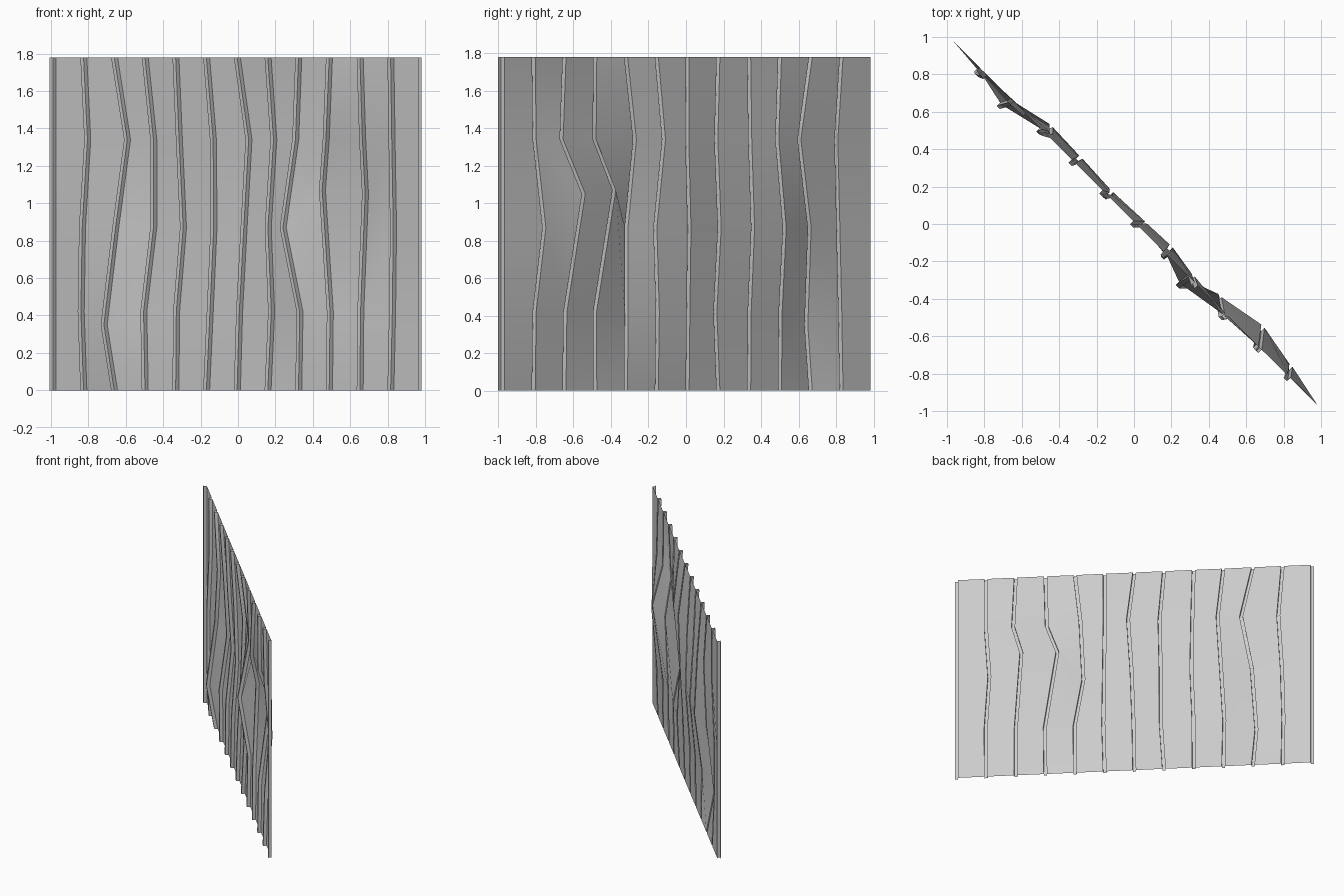
import bpy, bmesh
from mathutils import Vector

if "Cube" in bpy.data.objects:
    bpy.data.objects.remove(bpy.data.objects["Cube"])

HEIGHT = 1.78
RIBS = 13
W, D = 0.012, 0.025                      # rib half width and depth
T = Vector((1, -1, 0)).normalized()      # along the sheet
N = Vector((-1, -1, 0)).normalized()     # towards the front

# Dented rib centres (x, y) at the lower, middle and upper bend
bends = [
    [(-.835, .818), (-.828, .808), (-.800, .797)],
    [(-.712, .637), (-.650, .655), (-.587, .600)],
    [(-.500, .500), (-.447, .522), (-.447, .482)],
    [(-.325, .335), (-.288, .353), (-.310, .338)],
    [(-.145, .152), (-.125, .175), (-.128, .157)],
    [(.012, .008), (.036, .014), (.062, .002)],
    [(.183, -.155), (.165, -.168), (.195, -.122)],
    [(.335, -.322), (.245, -.322), (.312, -.277)],
    [(.497, -.490), (.455, -.387), (.475, -.492)],
    [(.660, -.648), (.685, -.550), (.670, -.668)],
    [(.830, -.812), (.835, -.760), (.827, -.812)],
]
levels = [0.42, 0.87, 1.34]
special_z = {(2, 0): 0.35, (9, 1): 1.07, (10, 1): 1.05}


def rib_path(k):
    """Points of one rib from floor to top."""
    c = -0.985 + 1.97 * k / (RIBS - 1)
    flat = (c, -c + 0.004)
    mids = bends[k - 1] if 0 < k < RIBS - 1 else [flat] * 3
    pts = [Vector((*flat, 0))]
    for i, p in enumerate(mids):
        pts.append(Vector((*p, special_z.get((k, i), levels[i]))))
    return pts + [Vector((*flat, HEIGHT))]


# Corrugated sheet: each rib is an open channel pushed to the front
section = [(-W, 0), (-W, D), (W, D), (W, 0)]
bm = bmesh.new()
columns = []
for k in range(RIBS):
    prof = section
    if k == 0:
        prof = section[1:]
    elif k == RIBS - 1:
        prof = section[:3]
    path = rib_path(k)
    for t, n in prof:
        columns.append([bm.verts.new(p + T * t + N * (n - 0.006)) for p in path])
for a, b in zip(columns, columns[1:]):
    for i in range(len(a) - 1):
        bm.faces.new((a[i], b[i], b[i + 1], a[i + 1]))

mesh = bpy.data.meshes.new("corrugated_sheet")
bm.to_mesh(mesh)
bm.free()
sheet = bpy.data.objects.new("corrugated_sheet", mesh)
bpy.context.collection.objects.link(sheet)
bpy.context.view_layer.objects.active = sheet
sheet.select_set(True)
bpy.ops.object.shade_smooth_by_angle(angle=0.52)
